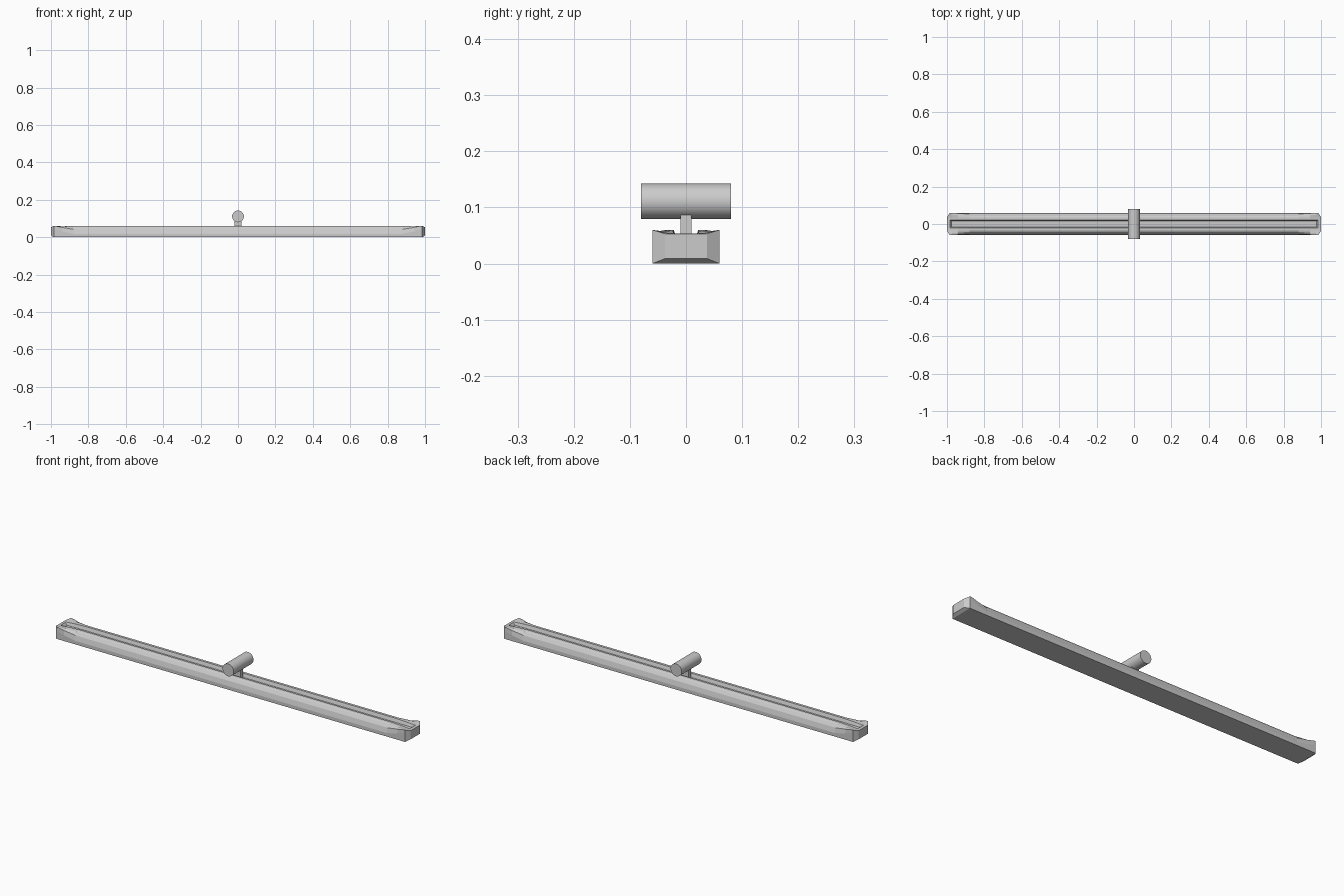
import bpy, bmesh, math

if "Cube" in bpy.data.objects:
    bpy.data.objects.remove(bpy.data.objects["Cube"])

def make_object(name, bm):
    bmesh.ops.recalc_face_normals(bm, faces=bm.faces)
    mesh = bpy.data.meshes.new(name)
    bm.to_mesh(mesh)
    bm.free()
    ob = bpy.data.objects.new(name, mesh)
    bpy.context.collection.objects.link(ob)
    return ob

def loft(name, sections):
    """Bridge (x, half_profile) sections; half profiles are mirrored in y."""
    bm = bmesh.new()
    rings = []
    for x, half in sections:
        ring = half + [(-y, z) for y, z in reversed(half)]
        rings.append([bm.verts.new((x, y, z)) for y, z in ring])
    n = len(rings[0])
    for a, b in zip(rings, rings[1:]):
        for i in range(n):
            j = (i + 1) % n
            bm.faces.new((a[i], a[j], b[j], b[i]))
    bm.faces.new(rings[0])
    bm.faces.new(rings[-1])
    return make_object(name, bm)

# Bar: sloped shoulders with a top groove, flaring to square closed ends
mid = [(.06, 0), (.06, .018), (.053, .042), (.042, .056), (.035, .06),
       (.022, .06), (.016, .042)]
flare = [(.06, 0), (.06, .03), (.057, .052), (.046, .058), (.035, .058),
         (.022, .057), (.016, .042)]
end_in = [(.06, 0), (.06, .04), (.06, .06), (.05, .058), (.035, .055),
          (.022, .054), (.016, .042)]
end_full = end_in[:5] + [(.022, .054), (.016, .054)]
cap = [(.037, .009), (.037, .04), (.037, .053), (.034, .053), (.028, .053),
       (.022, .053), (.016, .053)]
right = [(.88, mid), (.94, flare), (.975, end_in), (.985, end_full), (1, cap)]
loft("squeegee_bar", [(-x, p) for x, p in reversed(right)] + right)

# Stem rising from the groove
bm = bmesh.new()
bmesh.ops.create_cube(bm, size=1)
for v in bm.verts:
    v.co = (v.co.x * .04, v.co.y * .02, .0675 + v.co.z * .055)
make_object("stem", bm)

# Handle socket across the bar
bpy.ops.mesh.primitive_cylinder_add(vertices=32, radius=.0315, depth=.16,
                                    location=(0, 0, .111), rotation=(math.pi / 2, 0, 0))
socket = bpy.context.object
socket.name = "handle_socket"
bpy.ops.object.shade_smooth_by_angle(angle=math.radians(30))
